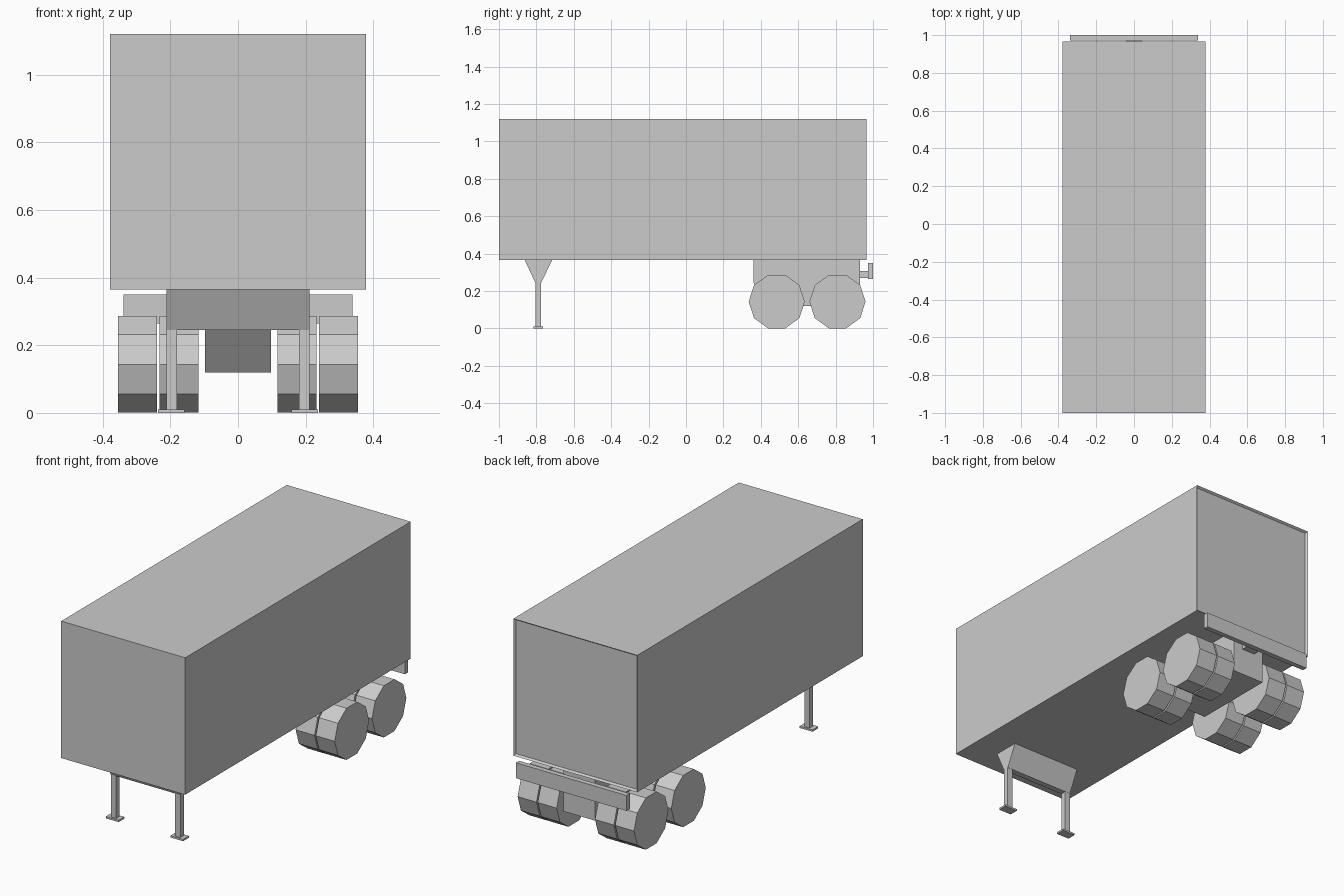
import bpy
import bmesh
import math

old = bpy.data.objects.get("Cube")
if old:
    bpy.data.objects.remove(old, do_unlink=True)

grey = bpy.data.materials.new("light_grey")
grey.use_nodes = True
colour = (0.6, 0.6, 0.6, 1)
grey.diffuse_color = colour
grey.node_tree.nodes["Principled BSDF"].inputs["Base Color"].default_value = colour


def finish(name, bm):
    bmesh.ops.recalc_face_normals(bm, faces=bm.faces)
    mesh = bpy.data.meshes.new(name)
    bm.to_mesh(mesh)
    bm.free()
    mesh.materials.append(grey)
    obj = bpy.data.objects.new(name, mesh)
    bpy.context.collection.objects.link(obj)
    return obj


def prism(name, profile, x0, x1):
    """Extrude a side profile of (y, z) points from x0 to x1."""
    bm = bmesh.new()
    face = bm.faces.new([bm.verts.new((x0, y, z)) for y, z in profile])
    new = bmesh.ops.extrude_face_region(bm, geom=[face])["geom"]
    moved = [v for v in new if isinstance(v, bmesh.types.BMVert)]
    bmesh.ops.translate(bm, verts=moved, vec=(x1 - x0, 0, 0))
    return finish(name, bm)


def box(name, x0, x1, y0, y1, z0, z1):
    return prism(name, [(y0, z0), (y1, z0), (y1, z1), (y0, z1)], x0, x1)


# Cargo body with a shallow recessed rear door
body = box("cargo_body", -0.378, 0.378, -1, 0.965, 0.365, 1.12)
bm = bmesh.new()
bm.from_mesh(body.data)
rear = [f for f in bm.faces if f.normal.y > 0.9]
bmesh.ops.inset_region(bm, faces=rear, thickness=0.012, depth=0)
bmesh.ops.translate(bm, verts=rear[0].verts, vec=(0, -0.012, 0))
bm.to_mesh(body.data)
bm.free()

# Bogie block, rear bumper and its bracket
prism("bogie_block", [(0.36, 0.365), (0.36, 0.245), (0.46, 0.12),
                      (0.93, 0.12), (0.93, 0.365)], -0.097, 0.097)
box("rear_bumper", -0.338, 0.338, 0.972, 1.0, 0.265, 0.35)
box("bumper_bracket", -0.04, 0.04, 0.93, 0.972, 0.27, 0.308)

# Landing gear crossbeam
prism("landing_gear_beam", [(-0.862, 0.365), (-0.806, 0.245),
                            (-0.774, 0.245), (-0.716, 0.365)], -0.212, 0.212)

# Ten-sided wheels, radius 0.15, vertices fore and aft
def wheel(name, x0, x1, y):
    ring = [(y + 0.15 * math.cos(math.tau * i / 10),
             0.1435 + 0.15 * math.sin(math.tau * i / 10)) for i in range(10)]
    prism(name, ring, x0, x1)


for side, s in (("left", 1), ("right", -1)):
    box(f"{side}_landing_leg", s * 0.18, s * 0.212, -0.805, -0.775, 0.01, 0.25)
    box(f"{side}_landing_foot", s * 0.158, s * 0.236, -0.815, -0.765, 0, 0.01)
    for axle, y in (("front", 0.485), ("rear", 0.81)):
        wheel(f"{side}_{axle}_outer_wheel", s * 0.24, s * 0.355, y)
        wheel(f"{side}_{axle}_inner_wheel", s * 0.117, s * 0.232, y)
